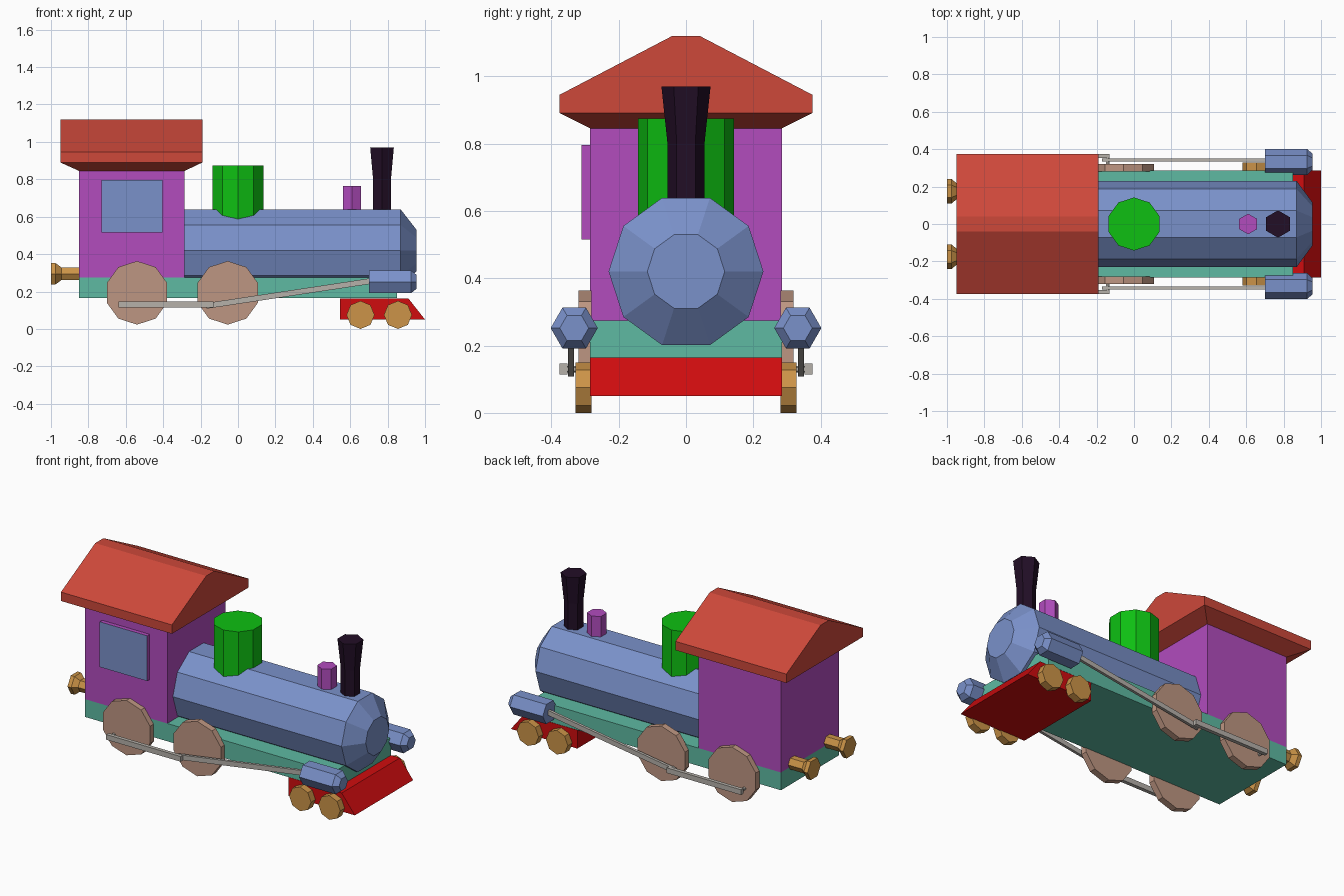
import bpy, bmesh, math
from mathutils import Vector

cube = bpy.data.objects.get("Cube")
if cube:
    bpy.data.objects.remove(cube, do_unlink=True)


def material(name, rgb):
    linear = [(c / 255 / 12.92 if c < 11 else ((c / 255 + 0.055) / 1.055) ** 2.4) for c in rgb]
    mat = bpy.data.materials.new(name)
    mat.use_nodes = True
    mat.diffuse_color = (*linear, 1)
    mat.node_tree.nodes["Principled BSDF"].inputs["Base Color"].default_value = (*linear, 1)
    return mat


roof_red = material("roof red", (205, 72, 58))
bright_red = material("bright red", (208, 12, 14))
purple = material("purple", (178, 76, 190))
blue = material("slate blue", (122, 145, 202))
green = material("green", (14, 192, 18))
black = material("plum black", (34, 14, 38))
teal = material("teal", (94, 186, 162))
tan = material("wheel tan", (190, 150, 130))
brass = material("brass", (204, 148, 72))
grey = material("rod grey", (182, 177, 170))


def finish(name, bm, *mats):
    bmesh.ops.recalc_face_normals(bm, faces=bm.faces)
    mesh = bpy.data.meshes.new(name)
    bm.to_mesh(mesh)
    bm.free()
    for mat in mats:
        mesh.materials.append(mat)
    obj = bpy.data.objects.new(name, mesh)
    bpy.context.collection.objects.link(obj)
    return obj


def box_mesh(lo, hi):
    bm = bmesh.new()
    bmesh.ops.create_cube(bm, size=1)
    lo, hi = Vector(lo), Vector(hi)
    for v in bm.verts:
        v.co = (lo + hi) / 2 + v.co * (hi - lo)
    return bm


def turned(name, mat, axis, centre, sides, rings):
    """Faceted round part: rings of (position along axis, radius)."""
    bm = bmesh.new()
    loops = []
    for pos, r in rings:
        loop = []
        for i in range(sides):
            a = math.tau * i / sides
            u, w = r * math.cos(a), r * math.sin(a)
            offset = {"x": (pos, u, w), "y": (w, pos, u), "z": (w, u, pos)}[axis]
            loop.append(bm.verts.new(Vector(centre) + Vector(offset)))
        loops.append(loop)
    for a, b in zip(loops, loops[1:]):
        for i in range(sides):
            j = (i + 1) % sides
            bm.faces.new((a[i], a[j], b[j], b[i]))
    bm.faces.new(loops[0])
    bm.faces.new(loops[-1])
    return finish(name, bm, mat)


def prism(axis, profile, lo, hi):
    """Profile extruded along x (points y, z) or y (points x, z)."""
    bm = bmesh.new()
    place = (lambda p, d: (d, p[0], p[1])) if axis == "x" else (lambda p, d: (p[0], d, p[1]))
    face = bm.faces.new([bm.verts.new(place(p, lo)) for p in profile])
    new = bmesh.ops.extrude_face_region(bm, geom=[face], use_keep_orig=True)["geom"]
    for v in new:
        if isinstance(v, bmesh.types.BMVert):
            v.co["xyz".index(axis)] = hi
    bmesh.ops.recalc_face_normals(bm, faces=bm.faces)
    return bm


def rod(name, start, end, y_lo, y_hi, half):
    (x1, z1), (x2, z2) = start, end
    n = Vector((z1 - z2, x2 - x1)).normalized() * half
    profile = [(x1 + n.x, z1 + n.y), (x2 + n.x, z2 + n.y),
               (x2 - n.x, z2 - n.y), (x1 - n.x, z1 - n.y)]
    finish(name, prism("y", profile, y_lo, y_hi), grey)


# Chassis and sloped front guard
finish("chassis", box_mesh((-0.85, -0.285, 0.165), (0.85, 0.285, 0.275)), teal)
finish("front_guard", prism("y", [(0.545, 0.05), (1, 0.05), (0.91, 0.164), (0.545, 0.164)],
                            -0.285, 0.285), bright_red)

# Cab with recessed side windows and rear door
bm = box_mesh((-0.85, -0.285, 0.275), (-0.285, 0.285, 0.85))
window_x, window_z = (-0.73, -0.405), (0.515, 0.795)
door_y, door_z = (-0.16, 0.16), (0.34, 0.77)
for axis, cuts in ((0, window_x), (1, door_y), (2, window_z + door_z)):
    for cut in cuts:
        co, no = Vector(), Vector()
        co[axis], no[axis] = cut, 1
        bmesh.ops.bisect_plane(bm, geom=bm.verts[:] + bm.edges[:] + bm.faces[:],
                               plane_co=co, plane_no=no)


def within(value, span):
    return span[0] < value < span[1]


bm.normal_update()
openings = [
    (Vector((0, s, 0)), 1, lambda c: within(c.x, window_x) and within(c.z, window_z))
    for s in (-1, 1)]
openings.append((Vector((-1, 0, 0)), 2, lambda c: within(c.y, door_y) and within(c.z, door_z)))
for normal, slot, rule in openings:
    faces = [f for f in bm.faces
             if f.normal.dot(normal) > 0.9 and rule(f.calc_center_median())]
    geom = bmesh.ops.extrude_face_region(bm, geom=faces)["geom"]
    for g in geom:
        if isinstance(g, bmesh.types.BMVert):
            g.co -= normal * 0.025
        elif isinstance(g, bmesh.types.BMFace):
            g.material_index = slot
    bm.normal_update()
finish("cab", bm, purple, blue, brass)

# Pitched roof with eaves tapering in to the cab walls
gable = [(-0.375, 0.89), (0.375, 0.89), (0.375, 0.945), (0.04, 1.12),
         (-0.04, 1.12), (-0.375, 0.945)]
bm = prism("x", gable, -0.95, -0.19)
underside = min(bm.faces, key=lambda f: f.calc_center_median().z)
for g in bmesh.ops.extrude_face_region(bm, geom=[underside])["geom"]:
    if isinstance(g, bmesh.types.BMVert):
        g.co = (-0.85 if g.co.x < -0.5 else -0.285, math.copysign(0.285, g.co.y), 0.845)
finish("roof", bm, roof_red)

# Boiler and the fittings on top
turned("boiler", blue, "x", (0, 0, 0.42), 10, [(-0.285, 0.23), (0.87, 0.23), (0.955, 0.115)])
turned("steam_dome", green, "z", (0, 0, 0), 10, [(0.56, 0.142), (0.875, 0.142)])
turned("whistle", purple, "z", (0.61, 0, 0), 6, [(0.6, 0.055), (0.765, 0.055)])
turned("chimney", black, "z", (0.77, 0, 0), 6, [(0.6, 0.055), (0.8, 0.055), (0.97, 0.073)])

# Running gear, repeated on both sides
for side, s in (("front", -1), ("back", 1)):
    turned(f"{side}_buffer", brass, "x", (0, s * 0.175, 0.295), 6,
           [(-1, 0.065), (-0.975, 0.065), (-0.945, 0.04), (-0.85, 0.04)])
    for i, x in enumerate((-0.54, -0.055), 1):
        turned(f"{side}_drive_wheel_{i}", tan, "y", (x, 0, 0.193), 10,
               [(s * 0.28, 0.17), (s * 0.32, 0.17)])
        turned(f"{side}_crank_pin_{i}", grey, "y", (x - 0.085, 0, 0.13), 6,
               [(s * 0.31, 0.01), (s * 0.36, 0.01)])
    for i, x in enumerate((0.655, 0.855), 1):
        turned(f"{side}_small_wheel_{i}", brass, "y", (x, 0, 0.075), 8,
               [(s * 0.28, 0.075), (s * 0.328, 0.075)])
    turned(f"{side}_piston", blue, "x", (0, s * 0.332, 0.252), 6,
           [(0.7, 0.07), (0.925, 0.07), (0.955, 0.043)])
    rod(f"{side}_coupling_rod", (-0.64, 0.13), (-0.13, 0.13), s * 0.352, s * 0.375, 0.016)
    rod(f"{side}_main_rod", (-0.17, 0.123), (0.71, 0.256), s * 0.333, s * 0.35, 0.015)
